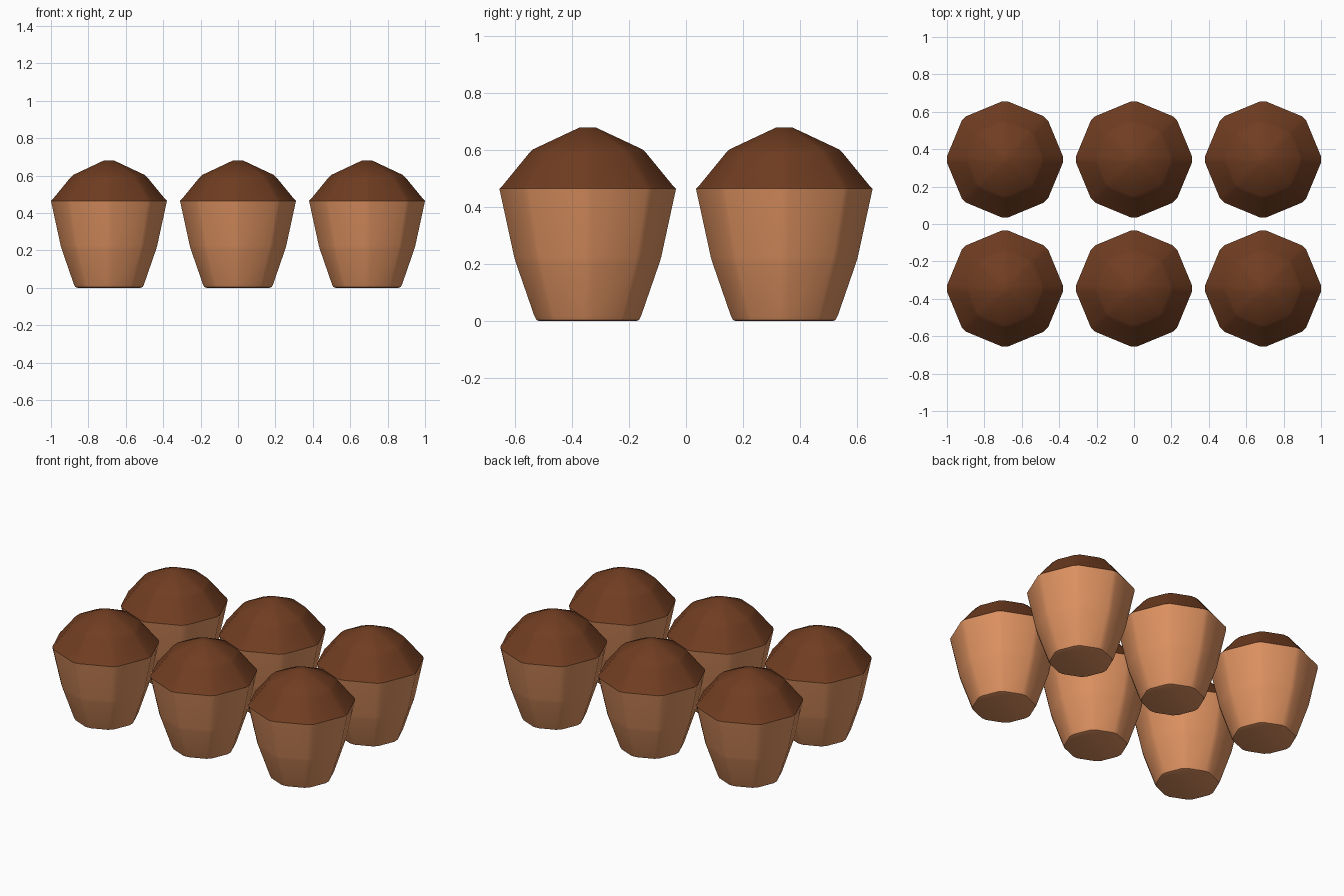
import bpy, bmesh, math
from mathutils import Vector

if "Cube" in bpy.data.objects:
    bpy.data.objects.remove(bpy.data.objects["Cube"])

SIDES = 8


def material(name, color):
    m = bpy.data.materials.new(name)
    m.diffuse_color = (*color, 1)
    m.use_nodes = True
    m.node_tree.nodes["Principled BSDF"].inputs["Base Color"].default_value = m.diffuse_color
    return m


def ring(bm, r, z, chamfer=0.018):
    """Octagon with a corner on each axis, every corner cut by a small chamfer."""
    chamfer = min(chamfer, r * 0.3)
    big = r + chamfer * math.sin(math.pi / SIDES)
    corners = [Vector((big * math.cos(a), big * math.sin(a), z))
               for a in (2 * math.pi * i / SIDES for i in range(SIDES))]
    verts = []
    for i, c in enumerate(corners):
        for n in (corners[i - 1], corners[(i + 1) % SIDES]):
            verts.append(bm.verts.new(c + (n - c).normalized() * chamfer))
    return verts


def lathe(name, profile, mat, cap):
    bm = bmesh.new()
    rings = [ring(bm, r, z) for r, z in profile]
    for a, b in zip(rings, rings[1:]):
        for i in range(len(a)):
            j = (i + 1) % len(a)
            bm.faces.new((a[i], a[j], b[j], b[i]))
    if cap == "bottom":
        bm.faces.new(rings[0][::-1])
    else:
        bm.faces.new(rings[-1])
    mesh = bpy.data.meshes.new(name)
    bm.to_mesh(mesh)
    bm.free()
    mesh.materials.append(mat)
    mesh.shade_smooth()
    mesh.set_sharp_from_angle(angle=math.radians(35))
    return mesh


# Paper-like base and domed top, as (radius, height) profiles
base = lathe("muffin_base",
             [(0.168, 0), (0.18, 0.004), (0.188, 0.02), (0.252, 0.205),
              (0.258, 0.225), (0.31, 0.465)],
             material("light_brown", (0.74, 0.29, 0.12)), "bottom")
top = lathe("muffin_top",
            [(0.31, 0.465), (0.297, 0.478), (0.207, 0.588), (0.192, 0.603),
             (0.028, 0.68)],
            material("dark_brown", (0.16, 0.046, 0.015)), "top")

# Three by two tray arrangement
for y in (-0.345, 0.345):
    for x in (-0.69, 0, 0.69):
        for mesh in (base, top):
            ob = bpy.data.objects.new(mesh.name, mesh)
            ob.location = (x, y, 0)
            bpy.context.collection.objects.link(ob)
